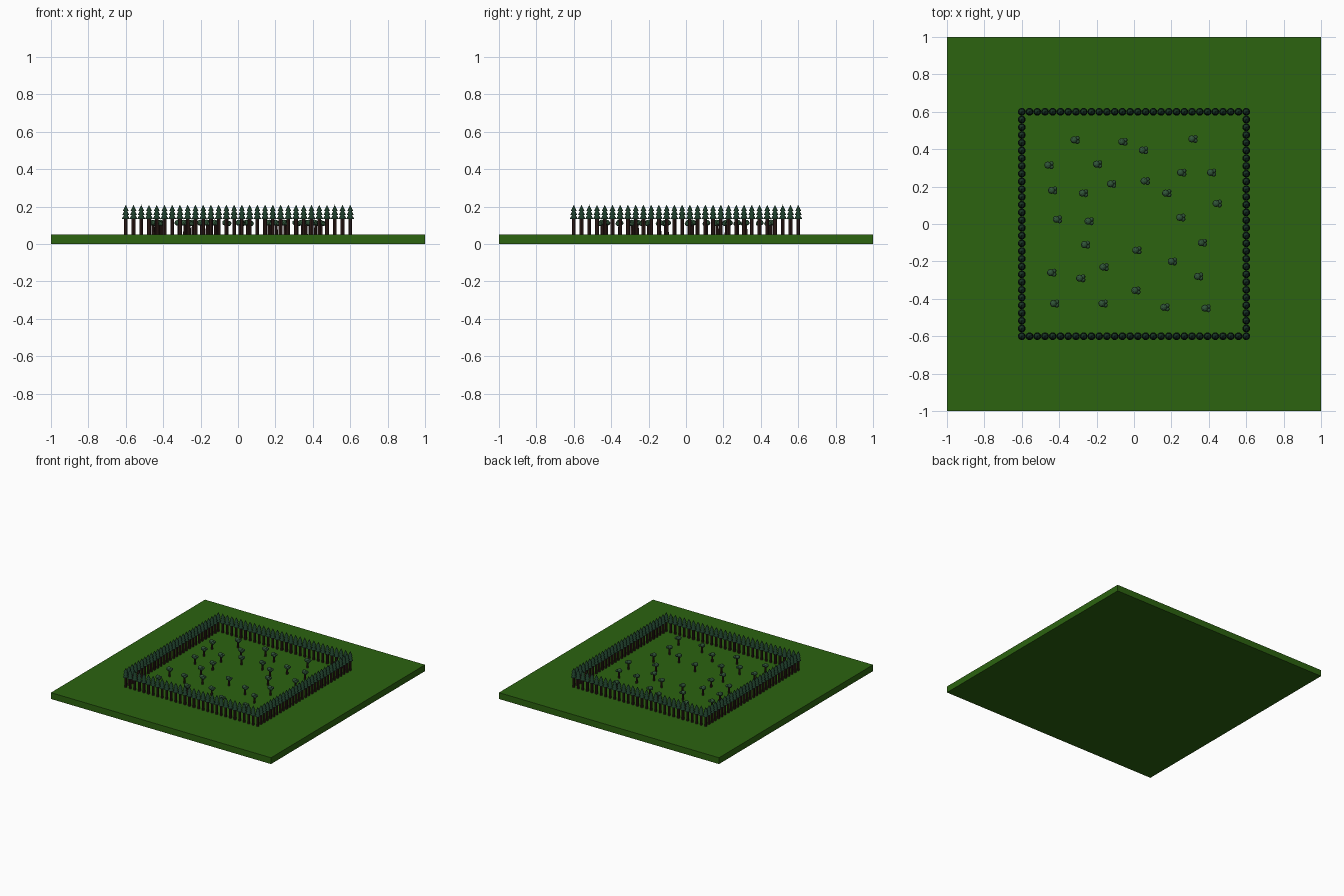
import bpy, bmesh
from mathutils import Matrix, Vector

if "Cube" in bpy.data.objects:
    bpy.data.objects.remove(bpy.data.objects["Cube"])


def material(name, rgb):
    m = bpy.data.materials.new(name)
    m.diffuse_color = (*rgb, 1)
    m.use_nodes = True
    m.node_tree.nodes["Principled BSDF"].inputs["Base Color"].default_value = m.diffuse_color
    return m


GRASS = material("grass", (0.025, 0.125, 0.005))
BARK = material("bark", (0.035, 0.014, 0.011))
PINE = material("pine_green", (0.012, 0.045, 0.022))
LEAF = material("leaf_green", (0.03, 0.09, 0.04))
GROUND_TOP = 0.052


def paint(bm, verts, index):
    for f in {f for v in verts for f in v.link_faces}:
        f.material_index = index


def add_cone(bm, r1, r2, z0, z1, sides, index):
    geo = bmesh.ops.create_cone(bm, cap_ends=True, segments=sides, radius1=r1, radius2=r2,
                                depth=z1 - z0, matrix=Matrix.Translation((0, 0, (z0 + z1) / 2)))
    paint(bm, geo["verts"], index)


def add_blob(bm, centre, radius, squash, index):
    m = Matrix.Translation(Vector(centre)) @ Matrix.Diagonal((1, 1, squash, 1))
    geo = bmesh.ops.create_icosphere(bm, subdivisions=2, radius=radius, matrix=m)
    paint(bm, geo["verts"], index)


def finish(bm, name, mats):
    mesh = bpy.data.meshes.new(name)
    bm.to_mesh(mesh)
    bm.free()
    for m in mats:
        mesh.materials.append(m)
    return mesh


def place(mesh, name, x, y, z):
    ob = bpy.data.objects.new(name, mesh)
    ob.location = (x, y, z)
    bpy.context.collection.objects.link(ob)


# ground slab
bm = bmesh.new()
bmesh.ops.create_cube(bm, size=1, matrix=Matrix.Diagonal((2, 2, GROUND_TOP, 1)))
place(finish(bm, "ground", [GRASS]), "ground", 0, 0, GROUND_TOP / 2)

# pine: trunk and stacked cones
bm = bmesh.new()
add_cone(bm, 0.010, 0.010, -0.002, 0.086, 8, 0)
for r, z0, z1 in ((0.021, 0.082, 0.122), (0.0185, 0.104, 0.14), (0.016, 0.124, 0.158)):
    add_cone(bm, r, 0, z0, z1, 12, 1)
pine = finish(bm, "pine_tree", [BARK, PINE])

# small leafy tree: trunk and three leaf clumps
bm = bmesh.new()
add_cone(bm, 0.008, 0.007, -0.002, 0.056, 8, 0)
add_blob(bm, (-0.006, 0, 0.062), 0.019, 0.85, 1)
add_blob(bm, (0.013, 0.009, 0.06), 0.012, 0.9, 1)
add_blob(bm, (0.012, -0.009, 0.056), 0.013, 0.9, 1)
leafy = finish(bm, "leafy_tree", [BARK, LEAF])

# square border of pines
N, HALF = 30, 0.6
for i in range(N - 1):
    t = -HALF + 2 * HALF * i / (N - 1)
    for x, y in ((t, -HALF), (HALF, t), (-t, HALF), (-HALF, -t)):
        place(pine, "pine_tree", x, y, GROUND_TOP)

# scattered leafy trees inside
SPOTS = [(-.315, .45), (-.06, .44), (.05, .395), (.315, .455), (-.455, .315), (-.195, .32),
         (-.435, .18), (-.27, .165), (-.12, .215), (.06, .23), (.255, .275), (.415, .275),
         (.175, .165), (.445, .11), (.25, .035), (-.41, .025), (-.24, .015), (-.26, -.11),
         (.015, -.14), (.365, -.1), (.205, -.2), (-.44, -.26), (-.285, -.29), (-.16, -.23),
         (.345, -.28), (.01, -.355), (-.425, -.425), (-.165, -.425), (.165, -.445), (.385, -.45)]
for x, y in SPOTS:
    place(leafy, "leafy_tree", x, y, GROUND_TOP)
